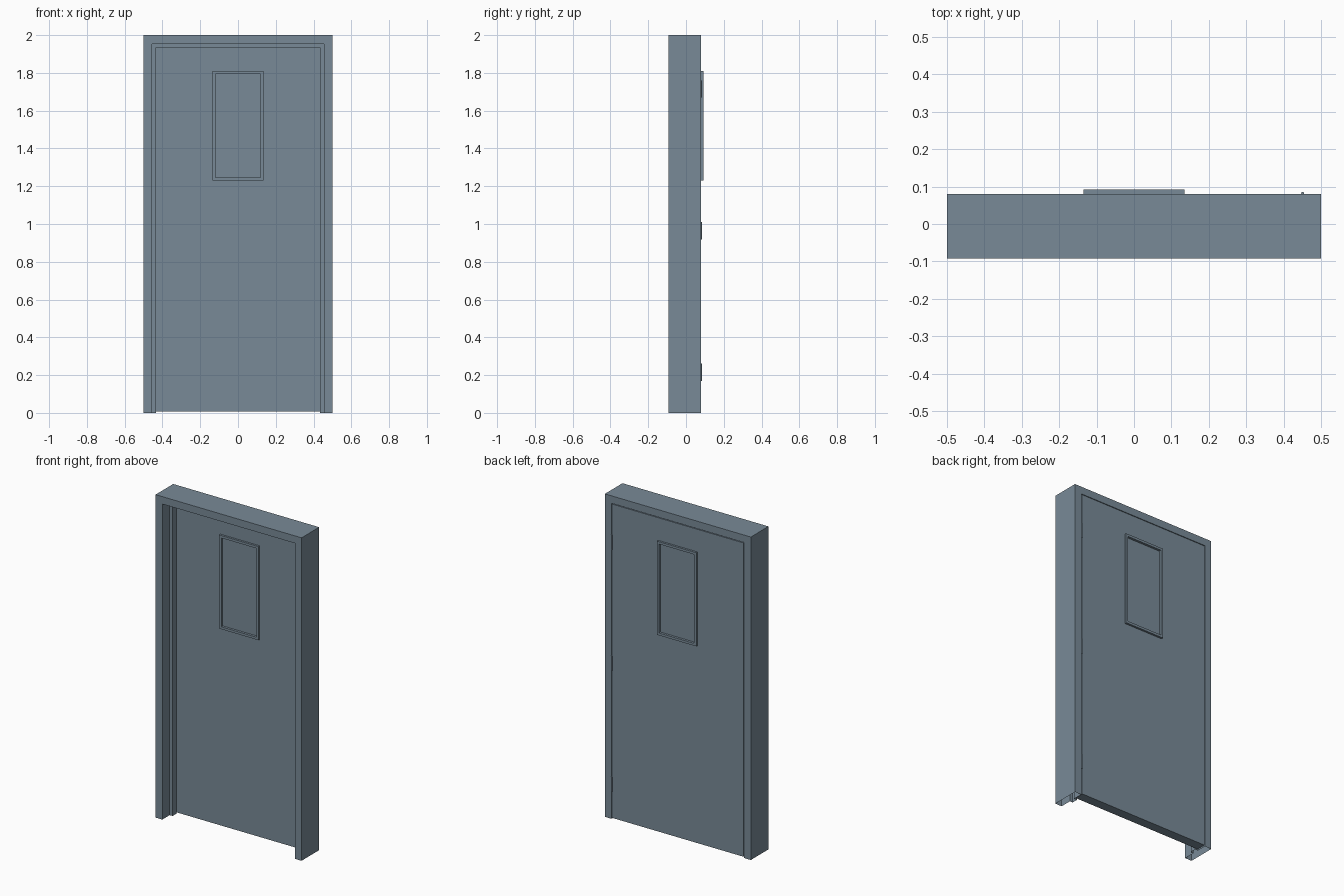
import bpy, bmesh

if "Cube" in bpy.data.objects:
    bpy.data.objects.remove(bpy.data.objects["Cube"])

FRONT, BACK = -0.0925, 0.08          # frame faces
DOOR_FRONT = 0.02                    # recessed door face
TRIM = 0.0125                        # trim protrusion

# Slate paint shared by all parts
slate = bpy.data.materials.new("slate_paint")
slate.diffuse_color = (0.19, 0.255, 0.31, 1)
slate.use_nodes = True
slate.node_tree.nodes["Principled BSDF"].inputs["Base Color"].default_value = slate.diffuse_color


def loft(name, sections, closed):
    """Skin a closed profile through consecutive mitred sections."""
    bm = bmesh.new()
    rings = [[bm.verts.new(p) for p in s] for s in sections]
    n, m = len(rings), len(rings[0])
    for i in range(n if closed else n - 1):
        a, b = rings[i], rings[(i + 1) % n]
        for j in range(m):
            k = (j + 1) % m
            bm.faces.new((a[j], a[k], b[k], b[j]))
    bmesh.ops.recalc_face_normals(bm, faces=bm.faces)
    me = bpy.data.meshes.new(name)
    bm.to_mesh(me)
    bm.free()
    me.materials.append(slate)
    ob = bpy.data.objects.new(name, me)
    bpy.context.collection.objects.link(ob)
    return ob


def rect_ring(name, outer, inner, y0, y1):
    """Rectangular slab with a rectangular opening; rects are (half width, z0, z1)."""
    def corner(r, sx, top):
        return sx * r[0], r[2] if top else r[1]
    sections = []
    for sx, top in ((-1, 0), (-1, 1), (1, 1), (1, 0)):
        (ox, oz), (ix, iz) = corner(outer, sx, top), corner(inner, sx, top)
        sections.append([(ox, y0, oz), (ix, y0, iz), (ix, y1, iz), (ox, y1, oz)])
    return loft(name, sections, True)


# Door frame: hollow stepped jamb profile (inset, y) swept up, across and down
jamb = [(0, FRONT), (0.046, FRONT), (0.046, -0.02), (0.066, -0.02),
        (0.066, 0.018), (0.046, 0.018), (0.046, BACK), (0, BACK)]
path = [(-1, 0), (-1, 1), (1, 1), (1, 0)]
loft("door_frame",
     [[(sx * (0.5 - d), y, (2 - d) if top else 0) for d, y in jamb] for sx, top in path],
     False)

# Door leaf with window opening
opening = (0.12, 1.245, 1.795)
rect_ring("door_leaf", (0.45, 0.007, 1.95), opening, DOOR_FRONT, BACK)

# Window trim on both faces
trim_outer = (0.135, 1.23, 1.81)
rect_ring("window_trim_front", trim_outer, opening, DOOR_FRONT - TRIM, DOOR_FRONT)
rect_ring("window_trim_back", trim_outer, opening, BACK, BACK + TRIM)

# Window pane, just below the door faces
w, z0, z1 = opening
bpy.ops.mesh.primitive_cube_add(size=1, location=(0, (DOOR_FRONT + BACK) / 2, (z0 + z1) / 2))
pane = bpy.context.object
pane.name = "window_pane"
pane.scale = (2 * w, BACK - DOOR_FRONT - 0.004, z1 - z0)
pane.data.materials.append(slate)

# Hinge knuckles on the back
for i, z in enumerate((0.215, 0.965, 1.715)):
    bpy.ops.mesh.primitive_cylinder_add(vertices=12, radius=0.004, depth=0.092,
                                        location=(0.451, 0.082, z))
    hinge = bpy.context.object
    hinge.name = f"hinge_{i + 1}"
    hinge.data.materials.append(slate)
    bpy.ops.object.shade_smooth_by_angle()
